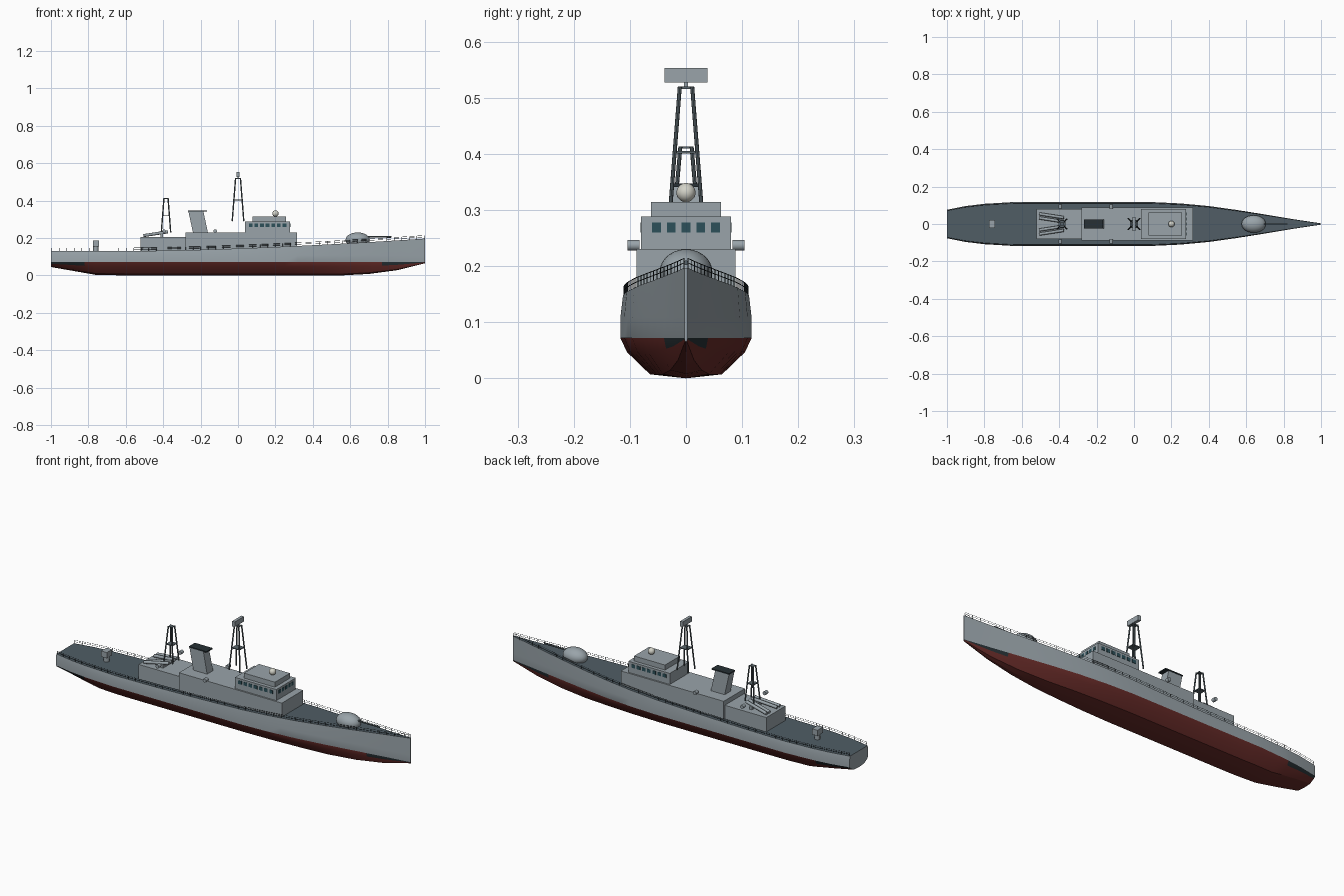
import bpy, bmesh, math
from mathutils import Vector

if "Cube" in bpy.data.objects:
    bpy.data.objects.remove(bpy.data.objects["Cube"])


def mat(name, r, g, b):
    m = bpy.data.materials.new(name)
    m.diffuse_color = (r, g, b, 1)
    m.use_nodes = True
    m.node_tree.nodes["Principled BSDF"].inputs["Base Color"].default_value = m.diffuse_color
    return m


GREY = mat("hull_grey", 0.32, 0.37, 0.40)
DECK = mat("deck_grey", 0.08, 0.11, 0.13)
RED = mat("bottom_red", 0.14, 0.025, 0.022)
DARK = mat("dark_trim", 0.02, 0.03, 0.035)
GLASS = mat("window_glass", 0.025, 0.08, 0.10)
STEEL = mat("mast_steel", 0.10, 0.13, 0.145)
PALE = mat("radome_pale", 0.65, 0.65, 0.58)


def make(name, bm, *mats, smooth=None):
    bmesh.ops.recalc_face_normals(bm, faces=bm.faces)
    me = bpy.data.meshes.new(name)
    bm.to_mesh(me)
    bm.free()
    ob = bpy.data.objects.new(name, me)
    bpy.context.collection.objects.link(ob)
    for m in mats:
        me.materials.append(m)
    if smooth:
        bpy.ops.object.select_all(action='DESELECT')
        ob.select_set(True)
        bpy.context.view_layer.objects.active = ob
        bpy.ops.object.shade_smooth_by_angle(angle=math.radians(smooth))
    return ob


def add_box(bm, x0, x1, y0, y1, z0, z1):
    vs = bmesh.ops.create_cube(bm, size=1)['verts']
    for v in vs:
        v.co = ((x0 + x1) / 2 + v.co.x * (x1 - x0), (y0 + y1) / 2 + v.co.y * (y1 - y0),
                (z0 + z1) / 2 + v.co.z * (z1 - z0))
    return vs


def box(name, x0, x1, w, z0, z1, m=GREY):
    bm = bmesh.new()
    add_box(bm, x0, x1, -w, w, z0, z1)
    return make(name, bm, m)


def rod(bm, a, b, r, n=8):
    a, b = Vector(a), Vector(b)
    vs = bmesh.ops.create_cone(bm, cap_ends=True, segments=n, radius1=r, radius2=r,
                               depth=(b - a).length)['verts']
    q = (b - a).to_track_quat('Z', 'Y')
    for v in vs:
        v.co = q @ v.co + (a + b) / 2


def ball(name, c, r, m):
    bm = bmesh.new()
    bmesh.ops.create_uvsphere(bm, u_segments=24, v_segments=14, radius=1)
    for v in bm.verts:
        v.co = [c[i] + v.co[i] * r[i] for i in range(3)]
    return make(name, bm, m, smooth=40)


def lerp(table, x):
    for (a, fa), (b, fb) in zip(table, table[1:]):
        if x <= b:
            return fa + (fb - fa) * (x - a) / (b - a)
    return table[-1][1]


# Hull lines: half-beam, keel height, deck sheer
BEAM = [(-1, .076), (-.9, .096), (-.8, .108), (-.65, .117), (.1, .117), (.25, .110), (.4, .096),
        (.55, .075), (.7, .051), (.85, .026), (1, .003)]
KEEL = [(-1, .045), (-.76, .003), (-.6, 0), (.55, 0), (.7, .008), (.85, .028), (1, .065)]
WL = 0.072


def sheer(x):
    return .13 + .067 * max(0, (x + .6) / 1.6) ** 1.6


bm = bmesh.new()
stations = sorted(set([a for a, _ in BEAM] + [a for a, _ in KEEL] +
                      [-.82, -.4, -.2, -.05, .18, .32, .48, .63, .77, .92]))
rings = []
for x in stations:
    w, k = lerp(BEAM, x), lerp(KEEL, x)
    half = [(w * .96, sheer(x)), (w, .108), (w, WL), (w * .9, k + (WL - k) * .65),
            (w * .55, k + (WL - k) * .1)]
    pts = half + [(0, k)] + [(-y, z) for y, z in reversed(half)]
    rings.append([bm.verts.new((x, y, z)) for y, z in pts])
for a, b in zip(rings, rings[1:]):
    xm = (a[0].co.x + b[0].co.x) / 2
    for i in range(11):
        j = (i + 1) % 11
        f = bm.faces.new((a[i], a[j], b[j], b[i]))
        if i == 10:
            f.material_index = 1
        elif 2 <= i <= 7:
            f.material_index = 3 if i in (2, 7) and (xm > .77 or xm < -.82) else 2
bm.faces.new(rings[0])
bm.faces.new(rings[-1])
make("hull", bm, GREY, DECK, RED, DARK, smooth=22)

# Deck-edge railings
bm = bmesh.new()
N = 50
xs = [-.995 + 1.99 * i / N for i in range(N + 1)]
for s in (-1, 1):
    def edge(x, h):
        return (x, s * lerp(BEAM, x) * .945, sheer(x) + h)
    for i, x in enumerate(xs):
        rod(bm, edge(x, -.002), edge(x, .017), .0008, 4)
        if i:
            for h in (.009, .017):
                rod(bm, edge(xs[i - 1], h), edge(x, h), .0008, 4)
make("railings", bm, DARK)

# Superstructure
box("main_deckhouse", -.28, .315, .088, .125, .23)
box("aft_deckhouse", -.52, -.28, .079, .12, .206)
box("bridge", .038, .278, .08, .228, .288)
box("bridge_roof_house", .078, .257, .062, .286, .314)
ball("radome", (.2, 0, .331), (.017, .017, .017), PALE)

# Bridge windows
bm = bmesh.new()
for i in range(5):
    y = (i - 2) * .0263
    add_box(bm, .275, .2795, y - .008, y + .008, .26, .278)
for i in range(7):
    x = .068 + i * .03
    for s in (-1, 1):
        add_box(bm, x - .01, x + .01, s * .08 - .0015, s * .08 + .0015, .26, .278)
make("bridge_windows", bm, GLASS)

# Raked funnel with dark cap
bm = bmesh.new()
for v in add_box(bm, -.24, -.16, -.025, .025, .225, .342):
    if v.co.z > .3:
        v.co.x -= .025
        v.co.y *= .9
make("funnel", bm, GREY)
box("funnel_cap", -.267, -.165, .025, .341, .347, DARK)


# Four-legged lattice masts
def mast(name, cx, z0, z1, base, top, yb, yt, rings):
    bm = bmesh.new()
    for sx in (-1, 1):
        for sy in (-1, 1):
            rod(bm, (cx + sx * base, sy * yb, z0), (cx + sx * top, sy * yt, z1), .0036)
    for t in rings:
        a, b, z = base + (top - base) * t, yb + (yt - yb) * t, z0 + (z1 - z0) * t
        add_box(bm, cx - a, cx + a, -b, b, z - .002, z + .002)
    make(name, bm, STEEL)


mast("main_mast", 0, .29, .52, .031, .013, .029, .011, (.49, .99))
mast("aft_mast", -.385, .23, .413, .025, .011, .026, .010, (.49, .99))
box("radar_antenna", -.008, .008, .038, .527, .553)
box("radar_post", -.004, .004, .004, .517, .53)

# Forward gun
ball("gun_turret", (.64, 0, .19), (.065, .047, .04), GREY)
bm = bmesh.new()
rod(bm, (.68, 0, .206), (.82, 0, .206), .004, 12)
make("gun_barrel", bm, STEEL, smooth=40)

# Aft mount
bm = bmesh.new()
rod(bm, (-.76, 0, .125), (-.76, 0, .16), .014, 16)
make("aft_mount_pedestal", bm, GREY, smooth=40)
box("aft_mount_box", -.776, -.744, .022, .156, .186)

# Angled launch tubes on the aft deckhouse
bm = bmesh.new()
for s in (-1, 1):
    for off in (0, .022):
        rod(bm, (-.505, s * (.032 + off), .213), (-.375, s * (.012 + off), .233), .008, 12)
make("launch_tubes", bm, GREY, smooth=40)
bm = bmesh.new()
for s in (-1, 1):
    add_box(bm, -.415, -.40, s * .028 - .02, s * .028 + .02, .2, .224)
make("launcher_supports", bm, GREY)

# Side canisters
bm = bmesh.new()
for x in (-.395, -.122):
    for s in (-1, 1):
        rod(bm, (x, s * .083, .237), (x, s * .104, .237), .0095, 16)
make("side_canisters", bm, GREY, smooth=40)
